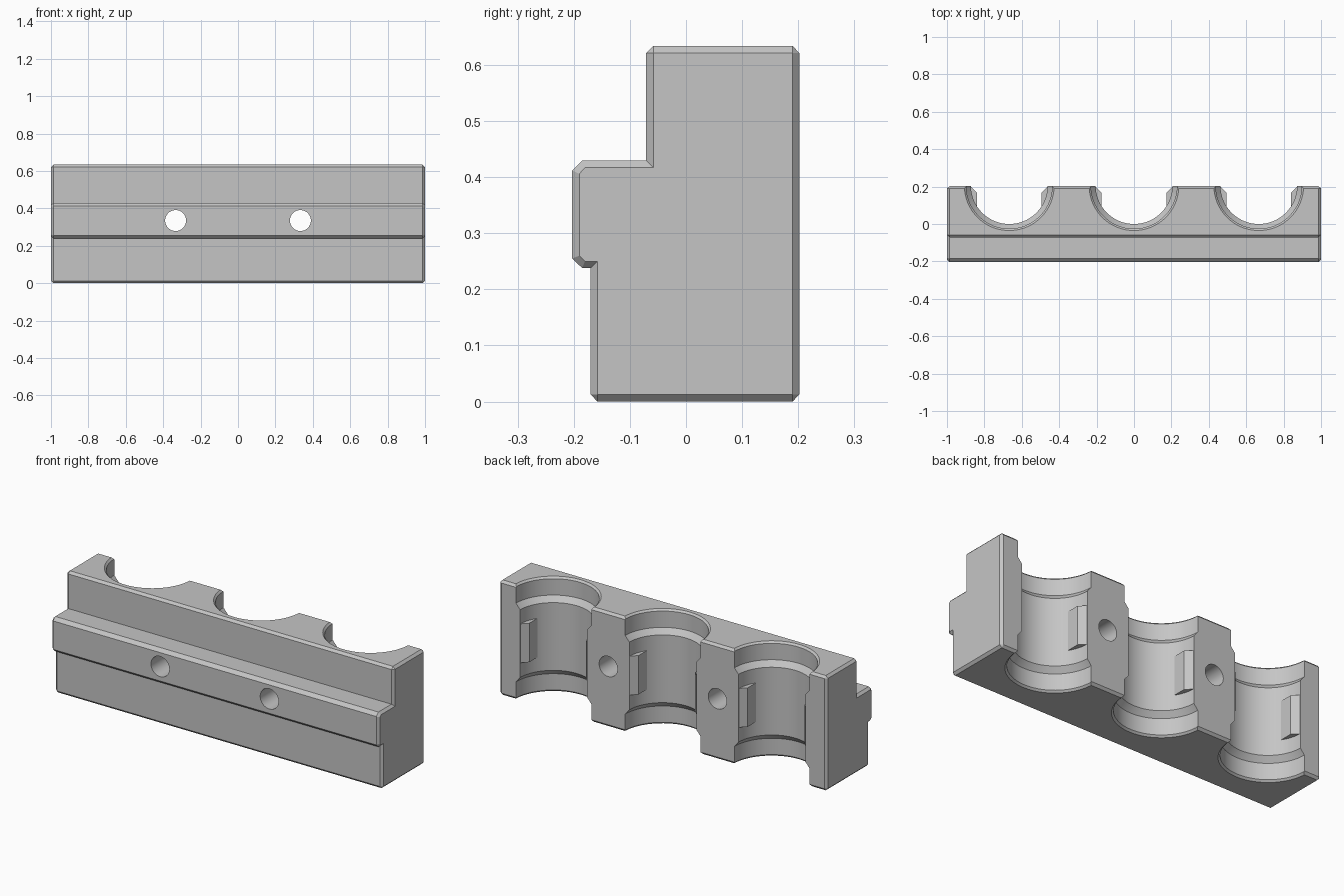
import bpy, bmesh, math
from mathutils import Matrix, Vector

if "Cube" in bpy.data.objects:
    bpy.data.objects.remove(bpy.data.objects["Cube"])

grey = bpy.data.materials.new("light_grey")
grey.use_nodes = True
COLOUR = (0.56, 0.56, 0.56, 1)
grey.diffuse_color = COLOUR
grey.node_tree.nodes["Principled BSDF"].inputs["Base Color"].default_value = COLOUR


def finish(bm, name):
    """Clean a bmesh and turn it into a linked object."""
    bmesh.ops.remove_doubles(bm, verts=bm.verts, dist=0.0005)
    bmesh.ops.recalc_face_normals(bm, faces=bm.faces)
    mesh = bpy.data.meshes.new(name)
    bm.to_mesh(mesh)
    bm.free()
    mesh.materials.append(grey)
    obj = bpy.data.objects.new(name, mesh)
    bpy.context.collection.objects.link(obj)
    return obj


def loft(sections, name):
    """Skin closed sections of equal point count and cap both ends."""
    bm = bmesh.new()
    rings = [[bm.verts.new(p) for p in s] for s in sections]
    for a, b in zip(rings, rings[1:]):
        for i in range(len(a)):
            j = (i + 1) % len(a)
            bm.faces.new((a[i], a[j], b[j], b[i]))
    bm.faces.new(rings[0])
    bm.faces.new(rings[-1])
    return finish(bm, name)


def cut(target, cutter):
    mod = target.modifiers.new("cut", "BOOLEAN")
    mod.operation, mod.solver, mod.object = "DIFFERENCE", "EXACT", cutter
    bpy.context.view_layer.objects.active = target
    bpy.ops.object.modifier_apply(modifier=mod.name)
    bpy.data.objects.remove(cutter)


# Block: stepped outline (y, z), with a smaller outline on the chamfered ends
C = 0.013
outer = [(-.158, 0), (.19, 0), (.202, C), (.202, .621), (.19, .634), (-.058, .634),
         (-.071, .621), (-.071, .43), (-.185, .43), (-.203, .412), (-.203, .255),
         (-.185, .238), (-.17, .238), (-.17, C)]
inner = [(-.158, C), (.19, C), (.19, C), (.19, .621), (.19, .621), (-.058, .621),
         (-.058, .621), (-.058, .417), (-.18, .417), (-.19, .406), (-.19, .26),
         (-.18, .25), (-.158, .25), (-.158, C)]
block = loft([[(x, y, z) for y, z in s] for x, s in
              ((-1, inner), (C - 1, outer), (1 - C, outer), (1, inner))], "block")

# Three stepped half-round bores open to the back
BORE_Y, PITCH = 0.205, 0.667
half = [(.205, .13), (.23, .1), (.23, .01), (.25, -.01), (0, -.01)]
bore_profile = half[::-1] + [(r, .634 - z) for r, z in half]
for k in (-1, 0, 1):
    bm = bmesh.new()
    verts = [bm.verts.new((r, 0, z)) for r, z in bore_profile]
    edges = [bm.edges.new(pair) for pair in zip(verts, verts[1:])]
    bmesh.ops.spin(bm, geom=verts + edges, cent=(0, 0, 0), axis=(0, 0, 1),
                   angle=2 * math.pi, steps=96)
    bmesh.ops.translate(bm, verts=bm.verts, vec=(k * PITCH, BORE_Y, 0))
    cut(block, finish(bm, "bore_cutter"))

# Two bolt holes from front to back
for side in (-1, 1):
    bm = bmesh.new()
    place = Matrix.Translation(Vector((side * PITCH / 2, 0, .335)))
    bmesh.ops.create_cone(bm, cap_ends=True, segments=48, radius1=.056, radius2=.056,
                          depth=1, matrix=place @ Matrix.Rotation(math.pi / 2, 4, "X"))
    cut(block, finish(bm, "hole_cutter"))

# Locating tabs on both sides of each bore
parts = [block]
tab_plan = [(.173, .08), (.173, .167), (.207, .201), (.23, .201), (.23, .08)]
for k, bore in zip((-1, 0, 1), ("right", "middle", "left")):
    for side, end in ((-1, "right"), (1, "left")):
        sections = [[(k * PITCH + side * x, y, z) for x, y in tab_plan] for z in (.21, .425)]
        parts.append(loft(sections, f"{bore}_bore_{end}_tab"))

bpy.ops.object.select_all(action="DESELECT")
for obj in parts:
    obj.select_set(True)
bpy.context.view_layer.objects.active = block
bpy.ops.object.shade_smooth_by_angle(angle=math.radians(30))
